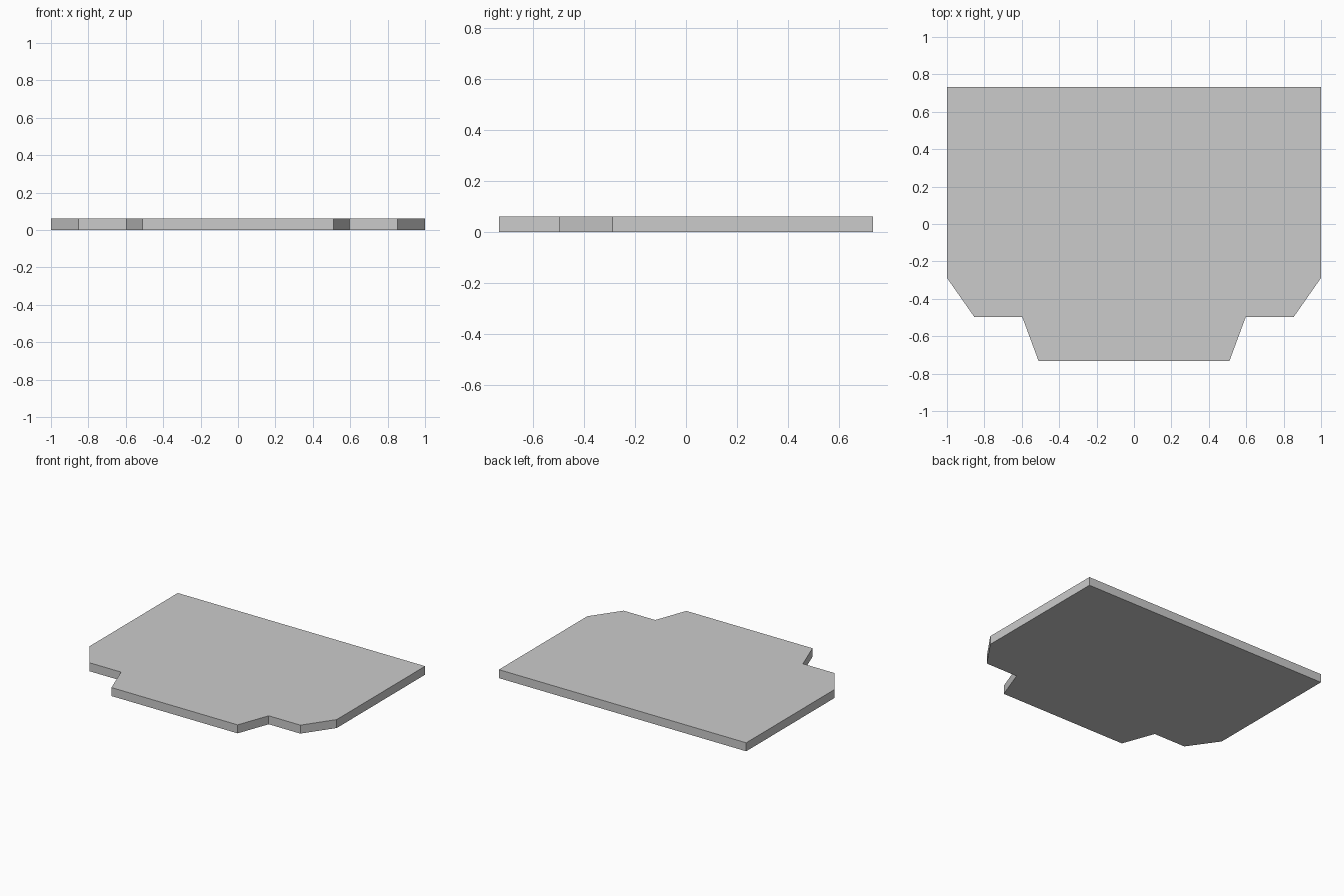
import bpy
import bmesh

if "Cube" in bpy.data.objects:
    bpy.data.objects.remove(bpy.data.objects["Cube"])

HEIGHT = 0.062

# Right half of the plate outline, front to back
half = [(0.51, -0.733), (0.597, -0.498), (0.853, -0.498), (1.0, -0.288), (1.0, 0.733)]
outline = half + [(-x, y) for x, y in reversed(half)]

# Flat plate: outline face extruded upwards
bm = bmesh.new()
base = bm.faces.new([bm.verts.new((x, y, 0)) for x, y in outline])
extruded = bmesh.ops.extrude_face_region(bm, geom=[base], use_keep_orig=True)
top_verts = [v for v in extruded["geom"] if isinstance(v, bmesh.types.BMVert)]
bmesh.ops.translate(bm, verts=top_verts, vec=(0, 0, HEIGHT))
bmesh.ops.recalc_face_normals(bm, faces=bm.faces)

mesh = bpy.data.meshes.new("plate")
bm.to_mesh(mesh)
bm.free()
plate = bpy.data.objects.new("plate", mesh)
bpy.context.collection.objects.link(plate)
